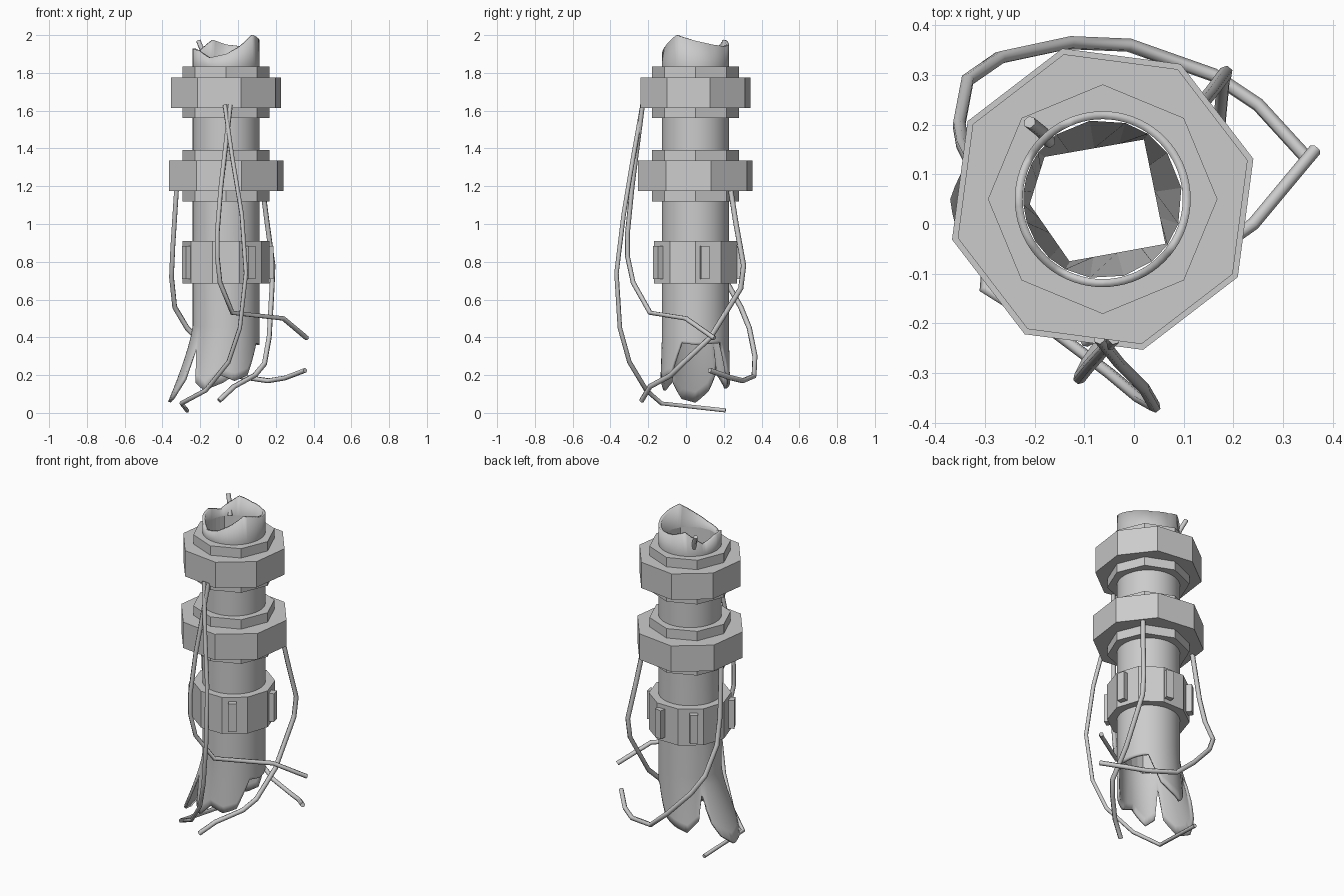
import bpy, bmesh
from math import cos, sin, radians, pi
from mathutils import Vector

if "Cube" in bpy.data.objects:
    bpy.data.objects.remove(bpy.data.objects["Cube"])

CX, CY = -0.063, 0.05      # axis of the broken pipe
R = 0.177


def make_object(name, verts, faces):
    mesh = bpy.data.meshes.new(name)
    mesh.from_pydata(verts, [], faces)
    bm = bmesh.new()
    bm.from_mesh(mesh)
    bmesh.ops.recalc_face_normals(bm, faces=bm.faces)
    bm.to_mesh(mesh)
    bm.free()
    obj = bpy.data.objects.new(name, mesh)
    bpy.context.collection.objects.link(obj)
    return obj


def smooth(obj):
    bpy.ops.object.select_all(action='DESELECT')
    obj.select_set(True)
    bpy.context.view_layer.objects.active = obj
    bpy.ops.object.shade_smooth_by_angle(angle=radians(35))


def lookup(table, a):
    """Linear interpolation in a closed table of (angle, value)."""
    t = table + [(table[0][0] + 360, table[0][1])]
    if a < t[0][0]:
        a += 360
    for (a0, v0), (a1, v1) in zip(t, t[1:]):
        if a0 <= a <= a1:
            return v0 + (v1 - v0) * (a - a0) / (a1 - a0)


def polar(r, deg, z):
    return (CX + r * cos(radians(deg)), CY + r * sin(radians(deg)), z)


def loft(name, rings):
    """Open skin through closed rings of equal length."""
    n = len(rings[0])
    verts = [v for ring in rings for v in ring]
    faces = [(k * n + i, k * n + (i + 1) % n, (k + 1) * n + (i + 1) % n, (k + 1) * n + i)
             for k in range(len(rings) - 1) for i in range(n)]
    return make_object(name, verts, faces)


def collar(name, sides, r, z0, z1, turn=0.0, bevel=0.0):
    """Faceted ring round the pipe."""
    rows = [(0.175, z0), (r, z0), (r, z1), (0.175, z1), (0.175, z0)]
    obj = loft(name, [[polar(q, turn + 360 * i / sides, z) for i in range(sides)] for q, z in rows])
    bm = bmesh.new()
    bm.from_mesh(obj.data)
    bmesh.ops.remove_doubles(bm, verts=bm.verts, dist=1e-5)
    bmesh.ops.recalc_face_normals(bm, faces=bm.faces)
    bm.to_mesh(obj.data)
    bm.free()
    return obj


def cable(name, pts, r):
    cu = bpy.data.curves.new(name, 'CURVE')
    cu.dimensions = '3D'
    cu.bevel_depth = r
    cu.bevel_resolution = 1
    cu.use_fill_caps = True
    sp = cu.splines.new('POLY')
    sp.points.add(len(pts) - 1)
    for p, co in zip(sp.points, pts):
        p.co = (*co, 1)
    obj = bpy.data.objects.new(name, cu)
    bpy.context.collection.objects.link(obj)
    return obj


# pipe shell: jagged top, torn petals flaring at the bottom
TOP = [(0, 1.97), (30, 1.95), (60, 1.94), (90, 1.95), (115, 1.975), (150, 1.90), (180, 1.93),
       (210, 1.92), (240, 1.88), (270, 1.90), (295, 1.94), (325, 2.0)]
BOTTOM = [(0, .36), (50, .37), (60, .30), (75, .20), (95, .16), (120, .13), (140, .20), (145, .36),
          (155, .20), (165, .12), (180, .06), (195, .08), (210, .18), (215, .35), (220, .16),
          (235, .12), (260, .20), (285, .17), (310, .20), (335, .37)]
FLARE = [(0, 0), (60, .0), (95, .01), (140, .03), (150, .13), (210, .13), (220, .05), (270, .01), (310, 0)]
angles = range(0, 360, 5)
rings = [[polar(R, a, lookup(TOP, a)) for a in angles]]
rings += [[polar(R, a, z) for a in angles] for z in (1.84, 1.2, 0.46)]
for k in range(1, 8):
    ring = []
    for a in angles:
        z = 0.46 + (lookup(BOTTOM, a) - 0.46) * k / 7
        ring.append(polar(R + lookup(FLARE, a) * ((0.46 - z) / 0.4) ** 1.3, a, z))
    rings.append(ring)
shell = loft("pipe_shell", rings)
sol = shell.modifiers.new("wall", 'SOLIDIFY')
sol.thickness = 0.016
sol.offset = -1
smooth(shell)

# inner lining, round at the top and five-sided lower down
penta = [Vector((x, y)) for x, y in
         [(.02, .17), (-.18, .135), (-.21, .04), (-.13, -.075), (.063, -.04)]]
tops, lows = [], []
for i in range(5):
    p, q = penta[i], penta[(i + 1) % 5]
    for j in range(4):
        c = p.lerp(q, j / 4)
        d = (c - Vector((CX, CY))).normalized() * 0.16
        tops.append((CX + d.x, CY + d.y, 1.86))
        lows.append((c.x, c.y, 0.42))
loft("inner_lining", [tops, lows])

# collars and band
for tag, z, r in (("upper", 1.615, 0.302), ("lower", 1.175, 0.314)):
    collar(tag + "_collar", 8, r, z, z + 0.16, 15)
    collar(tag + "_collar_sleeve", 8, 0.231, z - 0.055, z + 0.218)
collar("clamp_band", 10, 0.231, 0.685, 0.91)

# lugs on the clamp band
for i, a in enumerate((-57, 12, 79, 130, 208)):
    bpy.ops.mesh.primitive_cube_add(size=1, location=polar(0.23, a, 0.797),
                                    rotation=(0, 0, radians(a)))
    lug = bpy.context.object
    lug.name = f"clamp_lug_{i + 1}"
    lug.scale = (0.045, 0.046, 0.175)

# loose cables
cable("front_cable_short", [
    (-.04, -.23, 1.63), (-.09, -.285, 1.2), (-.11, -.31, .95), (-.11, -.31, .83), (-.095, -.28, .69),
    (-.03, -.19, .53), (.24, 0, .5), (.365, .15, .395)], 0.013)
cable("front_cable_long", [
    (-.07, -.23, 1.63), (-.03, -.28, 1.35), (.02, -.33, 1.05), (.042, -.368, .74), (.01, -.35, .45),
    (-.05, -.3, .27), (-.17, -.21, .12), (-.3, -.13, .05), (-.27, .21, .013)], 0.012)
cable("right_cable", [
    (.13, .235, 1.19), (.155, .265, 1.0), (.185, .305, .78), (.18, .29, .66), (.165, .13, .4),
    (.14, -.02, .26), (.09, -.08, .2), (-.02, -.19, .14), (-.1, -.235, .065)], 0.014)
cable("back_cable", [
    (-.325, .12, 1.19), (-.345, .16, .88), (-.352, .2, .72), (-.335, .29, .56), (-.27, .335, .45),
    (-.13, .365, .3), (-.01, .36, .195), (.16, .3, .17), (.25, .24, .185), (.355, .125, .225)], 0.014)

# bent splinter at the top rim
cable("top_splinter", [(-.17, .165, 1.86), (-.185, .185, 1.91), (-.21, .205, 1.97)], 0.013)
